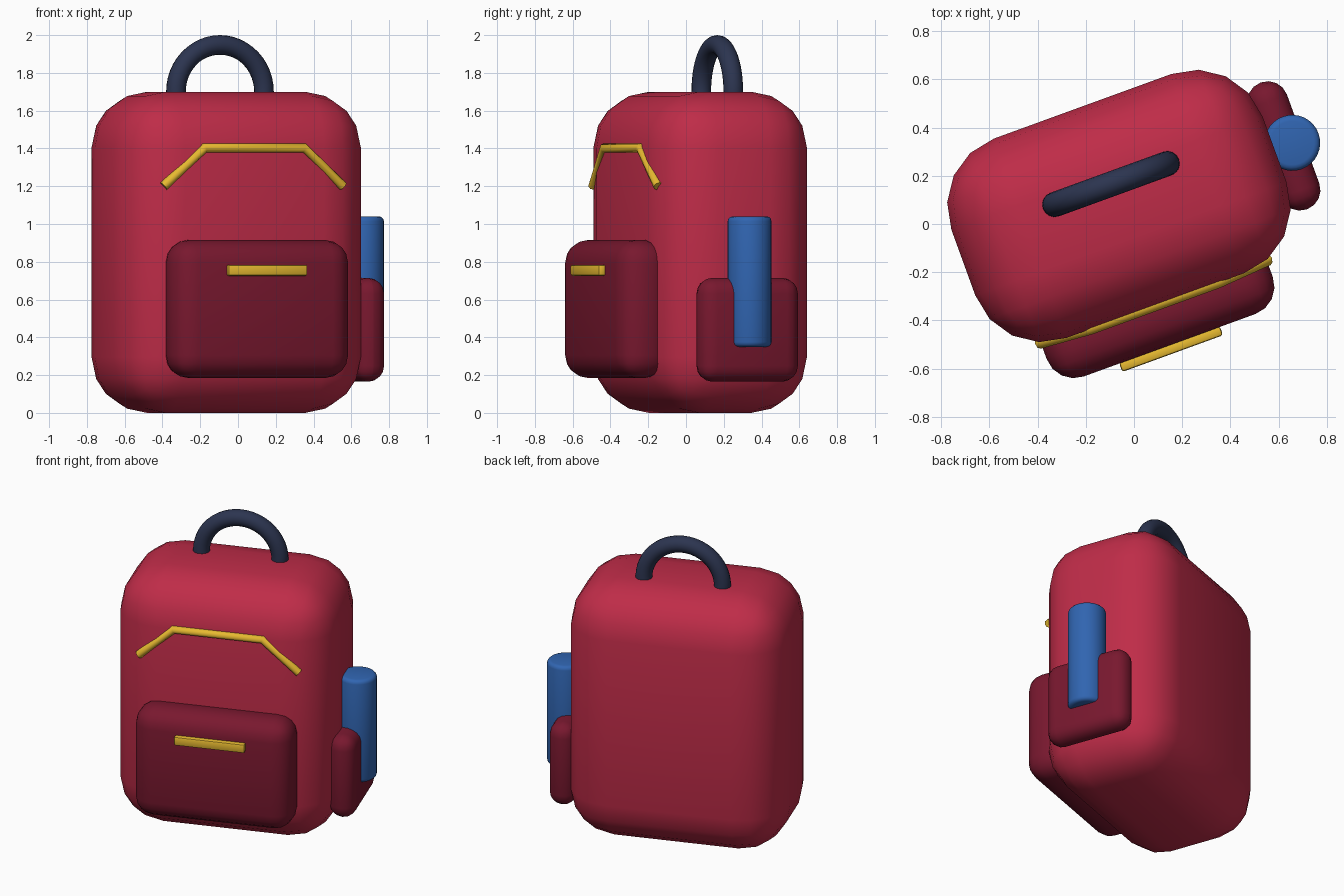
import bpy
from math import radians
from mathutils import Matrix, Vector

if "Cube" in bpy.data.objects:
    bpy.data.objects.remove(bpy.data.objects["Cube"])

# The whole pack is built square-on, then turned 20 degrees about z
TURN = Matrix.Translation((-0.0625, 0.075, 0)) @ Matrix.Rotation(radians(20), 4, 'Z')


def material(name, rgb):
    m = bpy.data.materials.new(name)
    m.diffuse_color = (*rgb, 1)
    m.use_nodes = True
    m.node_tree.nodes["Principled BSDF"].inputs["Base Color"].default_value = m.diffuse_color
    return m


RED = material("red_fabric", (0.52, 0.025, 0.065))
MAROON = material("maroon_fabric", (0.19, 0.009, 0.028))
YELLOW = material("yellow_trim", (0.80, 0.49, 0.03))
BLUE = material("blue_bottle", (0.03, 0.13, 0.44))
NAVY = material("navy_handle", (0.025, 0.035, 0.08))


def finish(name, mat, bevel=0, segments=4, angle=40):
    ob = bpy.context.object
    ob.name = name
    ob.data.materials.append(mat)
    bpy.ops.object.transform_apply(location=False, rotation=True, scale=True)
    if bevel:
        mod = ob.modifiers.new("bevel", 'BEVEL')
        mod.width, mod.segments = bevel, segments
        mod.limit_method = 'ANGLE'
        bpy.ops.object.modifier_apply(modifier=mod.name)
    bpy.ops.object.shade_smooth_by_angle(angle=radians(angle))
    ob.matrix_world = TURN @ Matrix.Translation(ob.location)
    return ob


def rounded_box(name, center, size, bevel, mat, segments=4):
    bpy.ops.mesh.primitive_cube_add(size=1, location=center)
    bpy.context.object.scale = size
    return finish(name, mat, bevel, segments)


# Main bag and its pockets
rounded_box("main_body", (0, 0, 0.85), (1.374, 0.88, 1.70), 0.295, RED)
rounded_box("front_pocket", (0, -0.472, 0.55), (0.998, 0.286, 0.73), 0.12, MAROON)
rounded_box("side_pocket", (0.728, 0, 0.44), (0.17, 0.56, 0.55), 0.084, MAROON)

# Pocket zip bar
rounded_box("pocket_zip", (0, -0.632, 0.755), (0.445, 0.04, 0.058), 0.01, YELLOW, 2)

# Bottle standing in the side pocket
bpy.ops.mesh.primitive_cylinder_add(vertices=32, radius=0.116, depth=0.69,
                                    location=(0.765, 0, 0.695))
finish("water_bottle", BLUE, 0.025, 3)

# Carry handle, lower half sunk in the bag
bpy.ops.mesh.primitive_torus_add(major_radius=0.248, minor_radius=0.052,
                                 major_segments=48, minor_segments=16,
                                 location=(0, 0.0965, 1.70),
                                 rotation=(radians(90), 0, 0))
finish("carry_handle", NAVY)

# Main zip running across the front in three straight runs
path = [(-0.505, -0.42, 1.20), (-0.28, -0.437, 1.403),
        (0.28, -0.437, 1.403), (0.505, -0.42, 1.20)]
curve = bpy.data.curves.new("main_zip", 'CURVE')
curve.dimensions = '3D'
curve.bevel_depth, curve.bevel_resolution = 0.026, 2
curve.use_fill_caps = True
spline = curve.splines.new('POLY')
spline.points.add(len(path) - 1)
for point, co in zip(spline.points, path):
    point.co = (*co, 1)
zip_ob = bpy.data.objects.new("main_zip", curve)
bpy.context.collection.objects.link(zip_ob)
bpy.ops.object.select_all(action='DESELECT')
zip_ob.select_set(True)
bpy.context.view_layer.objects.active = zip_ob
bpy.ops.object.convert(target='MESH')
finish("main_zip", YELLOW, angle=50)
